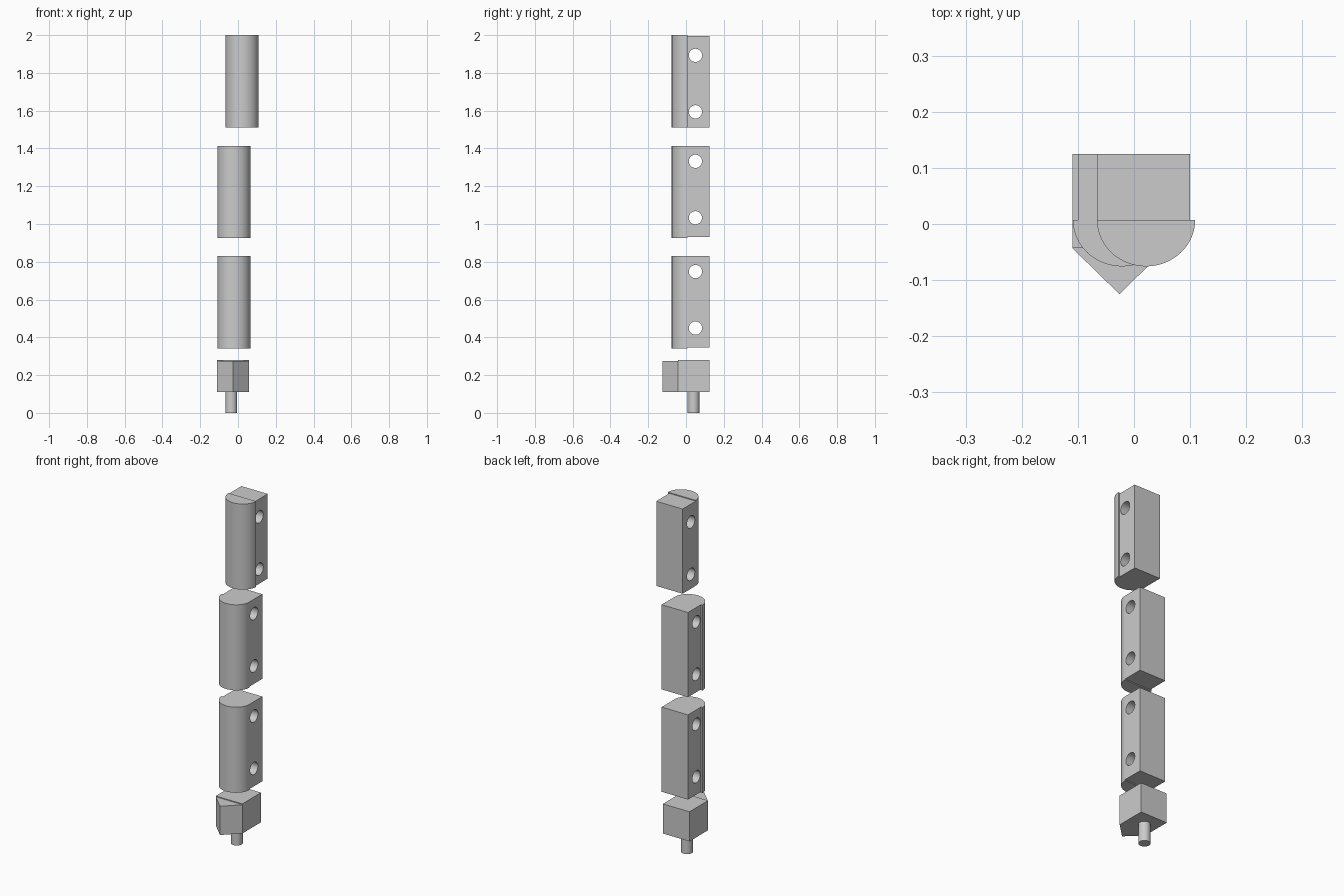
import bpy, bmesh
from math import sin, cos, pi, radians

if "Cube" in bpy.data.objects:
    bpy.data.objects.remove(bpy.data.objects["Cube"])


def activate(ob):
    bpy.ops.object.select_all(action='DESELECT')
    ob.select_set(True)
    bpy.context.view_layer.objects.active = ob


def prism(name, outline, z0, z1, smooth=False):
    """Extrude an xy outline from z0 to z1."""
    bm = bmesh.new()
    face = bm.faces.new([bm.verts.new((x, y, z0)) for x, y in outline])
    ext = bmesh.ops.extrude_face_region(bm, geom=[face])["geom"]
    for v in ext:
        if isinstance(v, bmesh.types.BMVert):
            v.co.z = z1
    bmesh.ops.recalc_face_normals(bm, faces=bm.faces)
    mesh = bpy.data.meshes.new(name)
    bm.to_mesh(mesh)
    bm.free()
    ob = bpy.data.objects.new(name, mesh)
    bpy.context.collection.objects.link(ob)
    if smooth:
        activate(ob)
        bpy.ops.object.shade_smooth_by_angle(angle=radians(30))
    return ob


def rect(x0, x1, y0, y1):
    return [(x0, y0), (x1, y0), (x1, y1), (x0, y1)]


SEAM, BACK = 0.0075, 0.125


def segment(name, zc, side):
    """Block with two cross holes and a half-round front; side -1 turns it over."""
    # drilled rear block
    xs = sorted((-0.066 * side, 0.10 * side))
    zs = sorted((zc - 0.244 * side, zc + 0.239 * side))
    block = prism(name + "_block", rect(*xs, SEAM, BACK), *zs)
    for dz in (0.137, -0.162):
        bpy.ops.mesh.primitive_cylinder_add(
            vertices=48, radius=0.035, depth=0.6,
            location=(0, 0.05, zc + dz * side), rotation=(0, pi / 2, 0))
        cutter = bpy.context.object
        cutter.hide_render = True
        mod = block.modifiers.new("hole", 'BOOLEAN')
        mod.operation, mod.solver, mod.object = 'DIFFERENCE', 'EXACT', cutter
        activate(block)
        bpy.ops.object.modifier_apply(modifier=mod.name)
        bpy.data.objects.remove(cutter)
    activate(block)
    bpy.ops.object.shade_smooth_by_angle(angle=radians(30))
    # half-round front
    n = 40
    arc = [(0.0215 * side - 0.0875 * cos(pi * i / n), SEAM - 0.083 * sin(pi * i / n))
           for i in range(n + 1)]
    prism(name + "_rounded_front", arc, zc - 0.244, zc + 0.244, smooth=True)


segment("top_segment", 1.756, 1)
segment("middle_segment", 1.170, -1)
segment("lower_segment", 0.586, -1)

# base block with pointed front
prism("base_block", rect(-0.11, 0.058, -0.043, BACK), 0.111, 0.28)
prism("base_wedge", [(-0.11, -0.043), (-0.026, -0.125), (0.058, -0.043)], 0.111, 0.275)

# peg under the base
peg = [(-0.035 + 0.031 * cos(2 * pi * i / 32), 0.04 + 0.031 * sin(2 * pi * i / 32))
       for i in range(32)]
prism("peg", peg, 0, 0.111, smooth=True)
